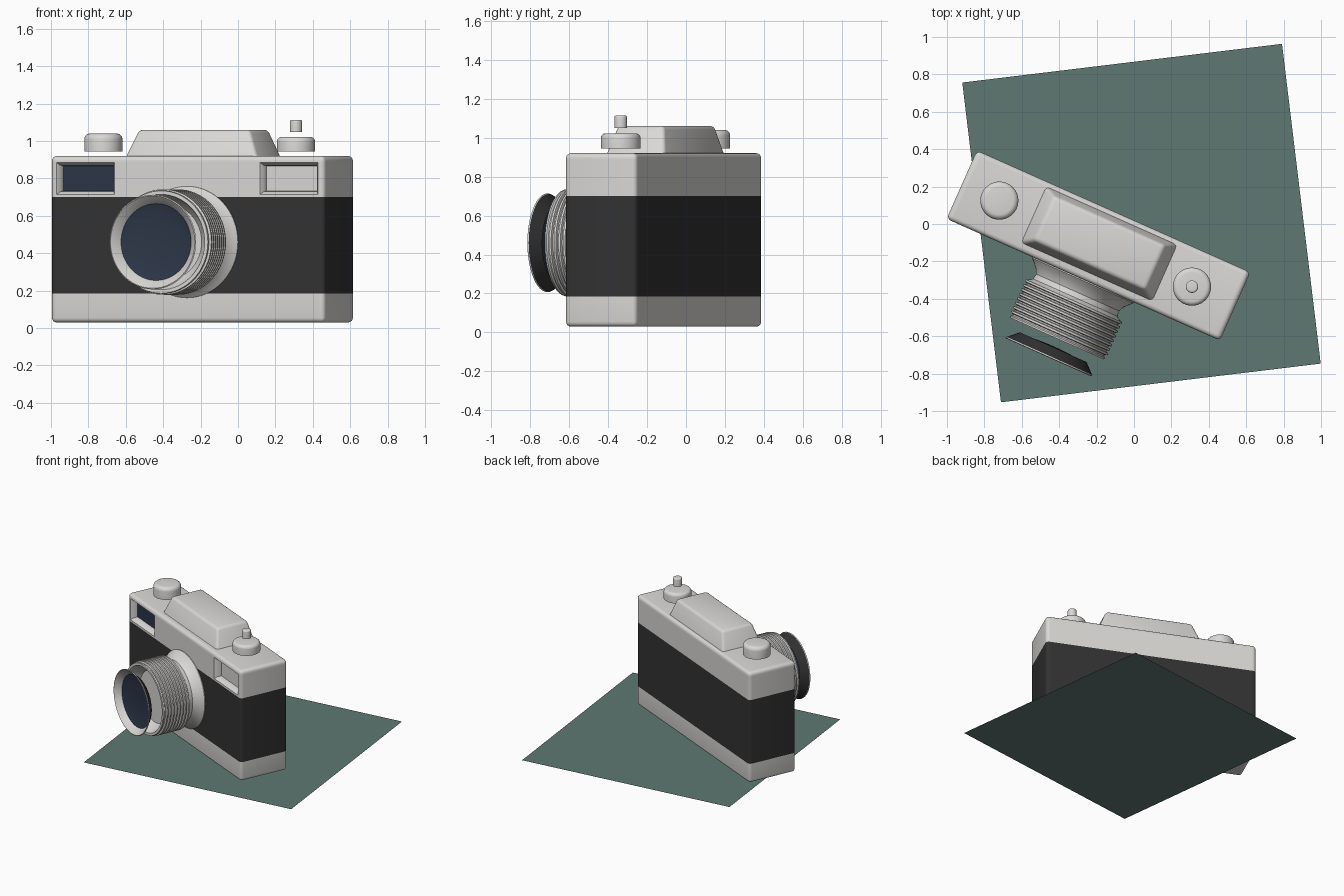
import bpy, bmesh, math
from mathutils import Matrix, Vector

if "Cube" in bpy.data.objects:
    bpy.data.objects.remove(bpy.data.objects["Cube"])


def material(name, rgb):
    m = bpy.data.materials.new(name)
    m.diffuse_color = (*rgb, 1)
    m.use_nodes = True
    m.node_tree.nodes["Principled BSDF"].inputs["Base Color"].default_value = m.diffuse_color
    return m


SILVER = material("silver", (0.70, 0.69, 0.67))
BLACK = material("black_leather", (0.032, 0.032, 0.032))
BLUE = material("blue_glass", (0.026, 0.038, 0.065))
GREEN = material("green_cloth", (0.115, 0.19, 0.17))

# The camera stands turned on the cloth: local -y is its front
PLACE = Matrix.Translation((-0.19, -0.115, 0)) @ Matrix.Rotation(math.radians(-24), 4, 'Z')


def finish(name, bm, mats, matrix=PLACE, smooth=35):
    me = bpy.data.meshes.new(name)
    bm.to_mesh(me)
    bm.free()
    ob = bpy.data.objects.new(name, me)
    bpy.context.collection.objects.link(ob)
    for m in mats:
        me.materials.append(m)
    ob.matrix_world = matrix
    if smooth:
        bpy.ops.object.select_all(action='DESELECT')
        bpy.context.view_layer.objects.active = ob
        ob.select_set(True)
        bpy.ops.object.shade_smooth_by_angle(angle=math.radians(smooth))
    return ob


def lathe(name, profile, mat, matrix, sides=64, flip=False):
    """Turn a (radius, height) profile around the local z axis."""
    bm = bmesh.new()
    vs = [bm.verts.new((r, 0, h)) for r, h in profile]
    es = [bm.edges.new(p) for p in zip(vs, vs[1:])]
    bmesh.ops.spin(bm, geom=vs + es, cent=(0, 0, 0), axis=(0, 0, 1),
                   angle=math.tau, steps=sides, use_duplicate=False)
    bmesh.ops.remove_doubles(bm, verts=bm.verts, dist=1e-5)
    bmesh.ops.recalc_face_normals(bm, faces=bm.faces)
    if flip:
        bmesh.ops.reverse_faces(bm, faces=bm.faces)
    return finish(name, bm, [mat], matrix)


# Ground cloth
bm = bmesh.new()
bmesh.ops.create_grid(bm, x_segments=1, y_segments=1, size=0.861)
finish("cloth", bm, [GREEN],
       Matrix.Translation((0.04, 0.005, 0)) @ Matrix.Rotation(math.radians(6.9), 4, 'Z'), 0)

# Body: rounded box, banded by height, with two window recesses
bm = bmesh.new()
bmesh.ops.create_cube(bm, size=1, matrix=Matrix.Translation((0, 0, 0.475))
                      @ Matrix.Diagonal((1.6, 0.4, 0.89, 1)))
bmesh.ops.bevel(bm, geom=bm.edges[:], offset=0.025, segments=4, profile=0.5, affect='EDGES')
cuts = [((0, 0, z), (0, 0, 1)) for z in (0.185, 0.70, 0.715, 0.885)]
cuts += [((x, 0, 0), (1, 0, 0)) for x in (-0.765, -0.425, 0.425, 0.765)]
for co, no in cuts:
    bmesh.ops.bisect_plane(bm, geom=bm.verts[:] + bm.edges[:] + bm.faces[:],
                           plane_co=co, plane_no=no)
bm.normal_update()
for f in bm.faces:
    f.material_index = 1 if 0.185 < f.calc_center_median().z < 0.70 else 0
windows = []
for f in bm.faces:
    c = f.calc_center_median()
    if f.normal.y < -0.99 and 0.425 < abs(c.x) < 0.765 and 0.715 < c.z < 0.885:
        windows.append(f)
for f in windows:
    bmesh.ops.inset_region(bm, faces=[f], thickness=0.022, depth=-0.02)
    bmesh.ops.inset_region(bm, faces=[f], thickness=0.003, depth=-0.03)
    if f.calc_center_median().x < 0:
        f.material_index = 2
finish("body", bm, [SILVER, BLACK, BLUE])

# Viewfinder housing: tapered block on top
bm = bmesh.new()
bmesh.ops.create_cube(bm, size=1)
for v in bm.verts:
    top = v.co.z > 0
    half, front, back = (0.325, -0.115, 0.145) if top else (0.385, -0.155, 0.175)
    v.co = Vector((math.copysign(half, v.co.x), front if v.co.y < 0 else back,
                   1.06 if top else 0.915))
edges = [e for e in bm.edges if max(v.co.z for v in e.verts) > 1]
bmesh.ops.bevel(bm, geom=edges, offset=0.02, segments=3, profile=0.5, affect='EDGES')
finish("viewfinder_housing", bm, [SILVER], smooth=50)


# Knobs and shutter button, floating slightly above their seats
def knob(name, x, y, r, z0, z1, edge):
    prof = [(0, z0), (r, z0)]
    for i in range(6):
        a = i / 5 * math.pi / 2
        prof.append((r - edge + edge * math.cos(a), z1 - edge + edge * math.sin(a)))
    lathe(name, prof + [(0, z1)], SILVER, Matrix.Translation((x, y, 0)), 40)


knob("rewind_knob", -0.72, 0.125, 0.102, 0.945, 1.04, 0.03)
knob("wind_knob", 0.31, -0.335, 0.102, 0.945, 1.022, 0.025)
knob("shutter_button", 0.31, -0.335, 0.033, 1.048, 1.113, 0.01)

# Lens parts are turned around an axis pointing forward
AXIS = PLACE @ Matrix.Translation((0, 0, 0.46)) @ Matrix.Rotation(math.radians(90), 4, 'X')

# Barrel: flange, neck, ridged grip, hollow front
barrel = [(0.298, 0.19), (0.298, 0.205), (0.28, 0.222), (0.255, 0.25), (0.243, 0.275),
          (0.248, 0.305), (0.27, 0.32)]
ridges, start, pitch = 8, 0.32, 0.026
for i in range(ridges):
    h = start + i * pitch
    barrel += [(0.282, h + 0.004), (0.282, h + 0.015), (0.268, h + 0.019), (0.268, h + pitch)]
barrel += [(0.276, 0.535), (0.274, 0.545), (0.255, 0.545), (0.235, 0.50), (0.2, 0.46), (0, 0.46)]
lathe("lens_barrel", barrel, SILVER, AXIS)

# Front cap: dark outer cone, bright inner ring, bowed glass
lathe("lens_hood", [(0.195, 0.595), (0.25, 0.646)], BLACK, AXIS)
lathe("lens_ring", [(0.25, 0.646), (0.253, 0.652), (0.247, 0.655), (0.21, 0.618), (0.203, 0.606)],
      SILVER, AXIS, flip=True)
glass = [(0.207 * math.sin(a), 0.625 - 0.035 * math.cos(a))
         for a in (i / 8 * math.pi * 0.36 for i in range(9))]
scale = 0.207 / glass[-1][0]
lathe("lens_glass", [(r * scale, h) for r, h in glass], BLUE, AXIS, flip=True)
